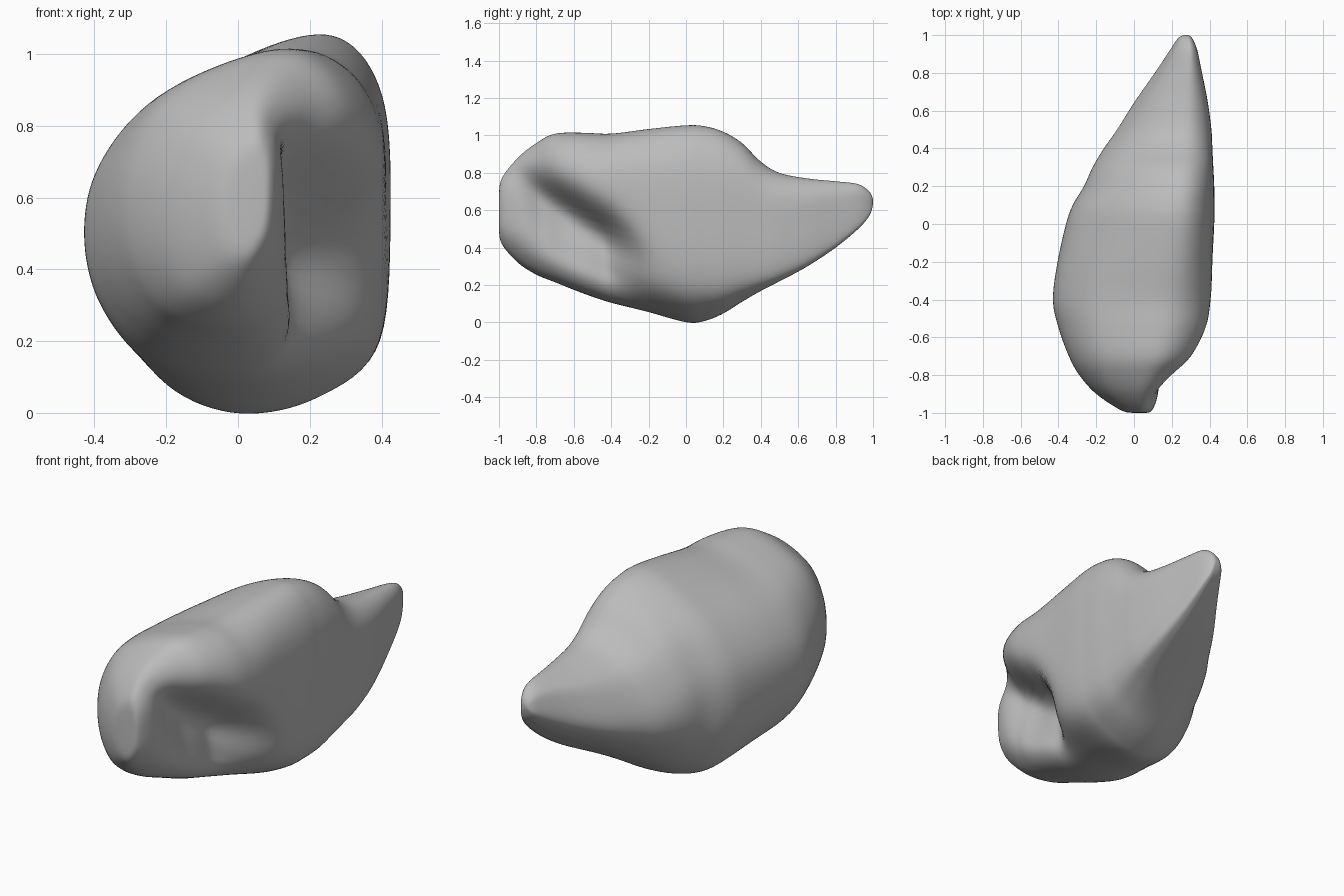
import bpy, bmesh, math
from mathutils import Vector

cube = bpy.data.objects.get("Cube")
if cube:
    bpy.data.objects.remove(cube, do_unlink=True)

RING = 8      # samples between two section points
STEPS = 7     # rings between two stations

# Stations along the body: y, left x, right x, bottom z, top z
STATIONS = [
    (-1, -.01, .07, .5, .68), (-.985, -.07, .1, .42, .77), (-.9, -.2, .16, .32, .88),
    (-.8, -.29, .24, .255, .96), (-.7, -.345, .325, .215, 1.01), (-.55, -.4, .39, .155, 1.015),
    (-.4, -.43, .41, .105, 1.01), (-.2, -.405, .415, .055, 1.035), (0, -.36, .425, 0, 1.055),
    (.1, -.325, .425, .005, 1.05), (.2, -.265, .425, .04, 1.02), (.3, -.22, .42, .1, .96),
    (.4, -.16, .415, .16, .86), (.5, -.09, .41, .215, .8), (.65, .005, .39, .3, .77),
    (.8, .11, .36, .4, .755), (.92, .19, .335, .5, .74), (.98, .23, .31, .57, .7),
    (1, .26, .29, .63, .66),
]

# Cross-sections in a unit box: rounded lobe, flat-sided body, tail
LOBE = [(1, .62), (.95, .85), (.78, .98), (.55, .97), (.22, .84), (.05, .64),
        (0, .42), (.05, .21), (.2, .05), (.45, 0), (.7, .06), (.93, .26)]
BODY = [(1, .55), (.97, .84), (.82, .99), (.57, .97), (.24, .83), (.05, .65),
        (0, .46), (.05, .25), (.21, .07), (.46, 0), (.74, .045), (.96, .19)]
TAIL = [(1, .55), (.97, .84), (.8, .99), (.55, .97), (.24, .84), (.07, .61),
        (0, .4), (.07, .26), (.3, .14), (.55, .07), (.8, .02), (.97, .1)]


def spline(a, b, c, d, t):
    """Smooth curve from b to c, with a and d as neighbours."""
    return tuple(.5 * (2 * q + (r - p) * t + (2 * p - 5 * q + 4 * r - s) * t * t
                       + (3 * q - p - 3 * r + s) * t ** 3) for p, q, r, s in zip(a, b, c, d))


def smooth_section(points):
    n = len(points)
    ring = [spline(*(points[(i + k) % n] for k in (-1, 0, 1, 2)), j / RING)
            for i in range(n) for j in range(RING)]
    us, vs = zip(*ring)
    return [((u - min(us)) / (max(us) - min(us)), (v - min(vs)) / (max(vs) - min(vs)))
            for u, v in ring]


lobe, body, tail = map(smooth_section, (LOBE, BODY, TAIL))


def section_at(y):
    other = lobe if y < 0 else tail
    w = min(1, abs(y) / .7)
    w = w * w * (3 - 2 * w)
    return [(u + (a - u) * w, v + (b - v) * w) for (u, v), (a, b) in zip(body, other)]


def bell(distance, width, power=2):
    return math.exp(-abs(distance / width) ** power)


def fold_depth(y, z):
    """Hollow under the upper lip, deepest at its back end, with a crease along its top."""
    above = z - (.48 - .63 * (y + .43))
    along = bell(y + .45, .38, 4) if y < -.45 else bell(y + .45, .16)
    hollow = bell(above + .07, .15 if above > -.07 else .27)
    return along * (.25 * hollow + .06 * bell(above, .07))


# Rings of the body
rows = []
last = len(STATIONS) - 1
for i in range(last):
    near = [STATIONS[max(0, min(last, i + k))] for k in (-1, 0, 1, 2)]
    rows += [spline(*near, j / STEPS) for j in range(STEPS)]
rows.append(STATIONS[-1])

bm = bmesh.new()
rings = []
for y, left, right, low, high in rows:
    ring = []
    for u, v in section_at(y):
        x, z = left + (right - left) * u, low + (high - low) * v
        side = max(0, min(1, (u - .5) / .4))
        ring.append(bm.verts.new((x - side * fold_depth(y, z), y, z)))
    rings.append(ring)
for a, b in zip(rings, rings[1:]):
    for i in range(len(a)):
        k = (i + 1) % len(a)
        bm.faces.new((a[i], a[k], b[k], b[i]))

# Rounded ends
for ring in (rings[0], rings[-1]):
    centre = sum((v.co for v in ring), Vector()) / len(ring)
    tip = bm.verts.new(centre)
    for i in range(len(ring)):
        bm.faces.new((ring[i], ring[(i + 1) % len(ring)], tip))
for _ in range(3):
    bmesh.ops.smooth_vert(bm, verts=bm.verts, factor=.5,
                          use_axis_x=True, use_axis_y=False, use_axis_z=True)
bmesh.ops.recalc_face_normals(bm, faces=bm.faces)

mesh = bpy.data.meshes.new("folded_shell")
bm.to_mesh(mesh)
bm.free()
shell = bpy.data.objects.new("folded_shell", mesh)
bpy.context.collection.objects.link(shell)

grey = bpy.data.materials.new("plain_grey")
grey.use_nodes = True
grey.diffuse_color = (.5, .5, .5, 1)
grey.node_tree.nodes["Principled BSDF"].inputs["Base Color"].default_value = (.5, .5, .5, 1)
mesh.materials.append(grey)
for face in mesh.polygons:
    face.use_smooth = True
